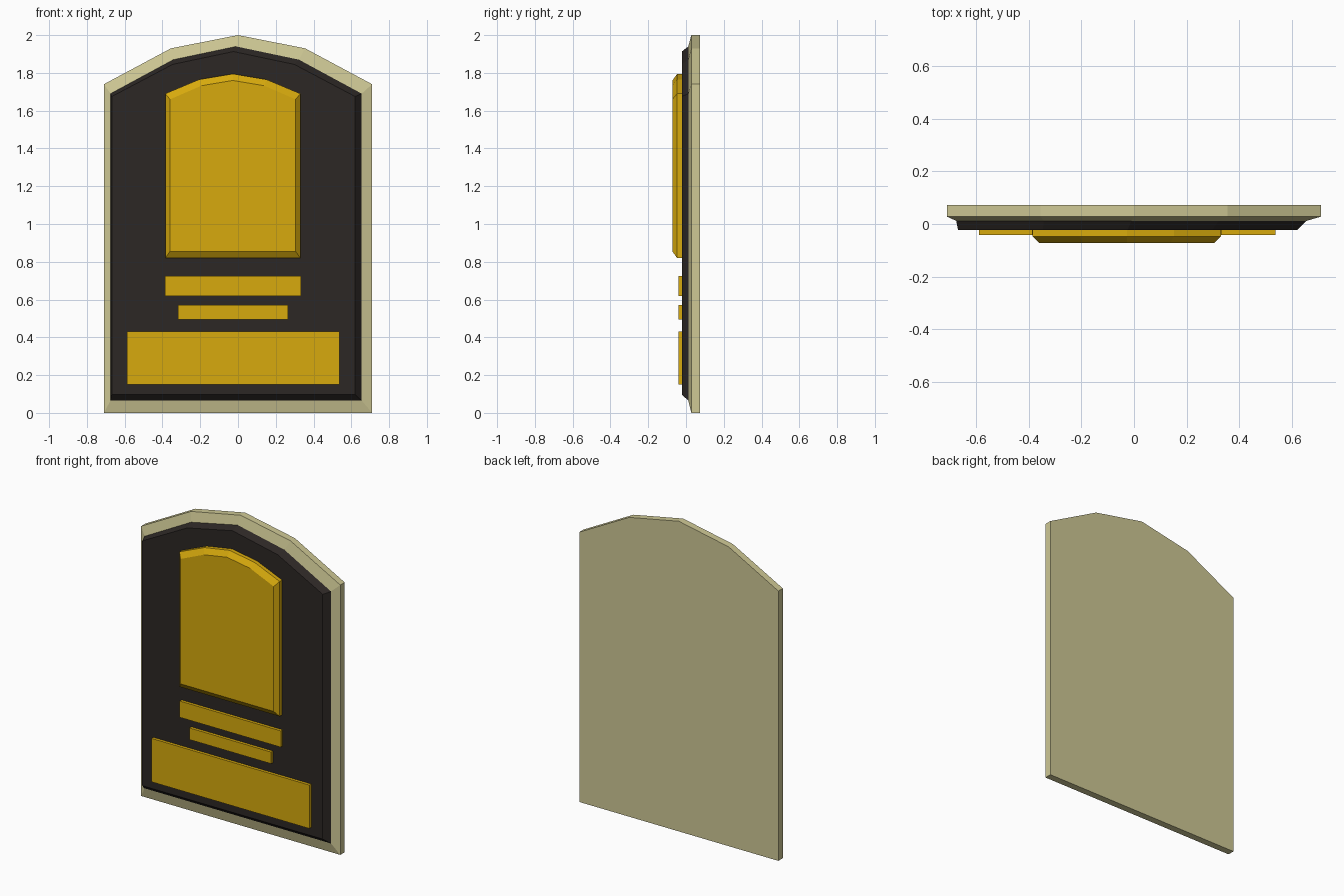
import bpy

if "Cube" in bpy.data.objects:
    bpy.data.objects.remove(bpy.data.objects["Cube"])


def material(name, color):
    m = bpy.data.materials.new(name)
    m.diffuse_color = (*color, 1)
    m.use_nodes = True
    m.node_tree.nodes["Principled BSDF"].inputs["Base Color"].default_value = m.diffuse_color
    return m


cream = material("cream", (0.62, 0.58, 0.30))
dark = material("dark", (0.025, 0.020, 0.018))
gold = material("gold", (0.68, 0.40, 0.004))


def arch(x0, x1, z0, shoulder, mid, apex):
    """Rectangle with a four-segment arched top, counter-clockwise from the front."""
    w = x1 - x0
    return [(x0, z0), (x1, z0), (x1, shoulder), (x0 + w * 0.75, mid),
            (x0 + w * 0.5, apex), (x0 + w * 0.25, mid), (x0, shoulder)]


def rect(x0, x1, z0, z1):
    return [(x0, z0), (x1, z0), (x1, z1), (x0, z1)]


def loft(name, mat, layers, back=False, front=True):
    """Join (y, outline) layers listed from back to front."""
    n = len(layers[0][1])
    verts = [(x, y, z) for y, ring in layers for x, z in ring]
    faces = []
    for k in range(len(layers) - 1):
        b, f = k * n, (k + 1) * n
        for i in range(n):
            j = (i + 1) % n
            faces.append((b + i, b + j, f + j, f + i))
    if back:
        faces.append(tuple(reversed(range(n))))
    if front:
        faces.append(tuple(range(len(verts) - n, len(verts))))
    mesh = bpy.data.meshes.new(name)
    mesh.from_pydata(verts, [], faces)
    mesh.materials.append(mat)
    ob = bpy.data.objects.new(name, mesh)
    bpy.context.collection.objects.link(ob)
    return ob


# Backing board, bevelled in to meet the panel
board = arch(-0.71, 0.71, 0, 1.74, 1.93, 2.0)
panel_back = arch(-0.675, 0.655, 0.065, 1.69, 1.87, 1.94)
loft("backing_board", cream,
     [(0.073, board), (0.028, board), (0.012, panel_back)], back=True, front=False)

# Dark raised panel
panel_front = arch(-0.668, 0.62, 0.097, 1.675, 1.845, 1.913)
loft("front_panel", dark, [(0.012, panel_back), (-0.022, panel_front)])

# Arched gold plate with bevelled edge
plate = arch(-0.385, 0.33, 0.82, 1.69, 1.765, 1.795)
plate_front = arch(-0.36, 0.305, 0.855, 1.66, 1.732, 1.76)
loft("arched_plate", gold, [(-0.022, plate), (-0.047, plate), (-0.072, plate_front)])

# Flat gold bars below the plate
bars = {"upper_bar": (-0.387, 0.334, 0.62, 0.725),
        "middle_bar": (-0.318, 0.265, 0.495, 0.57),
        "lower_plate": (-0.588, 0.538, 0.15, 0.43)}
for name, box in bars.items():
    loft(name, gold, [(-0.022, rect(*box)), (-0.041, rect(*box))])
